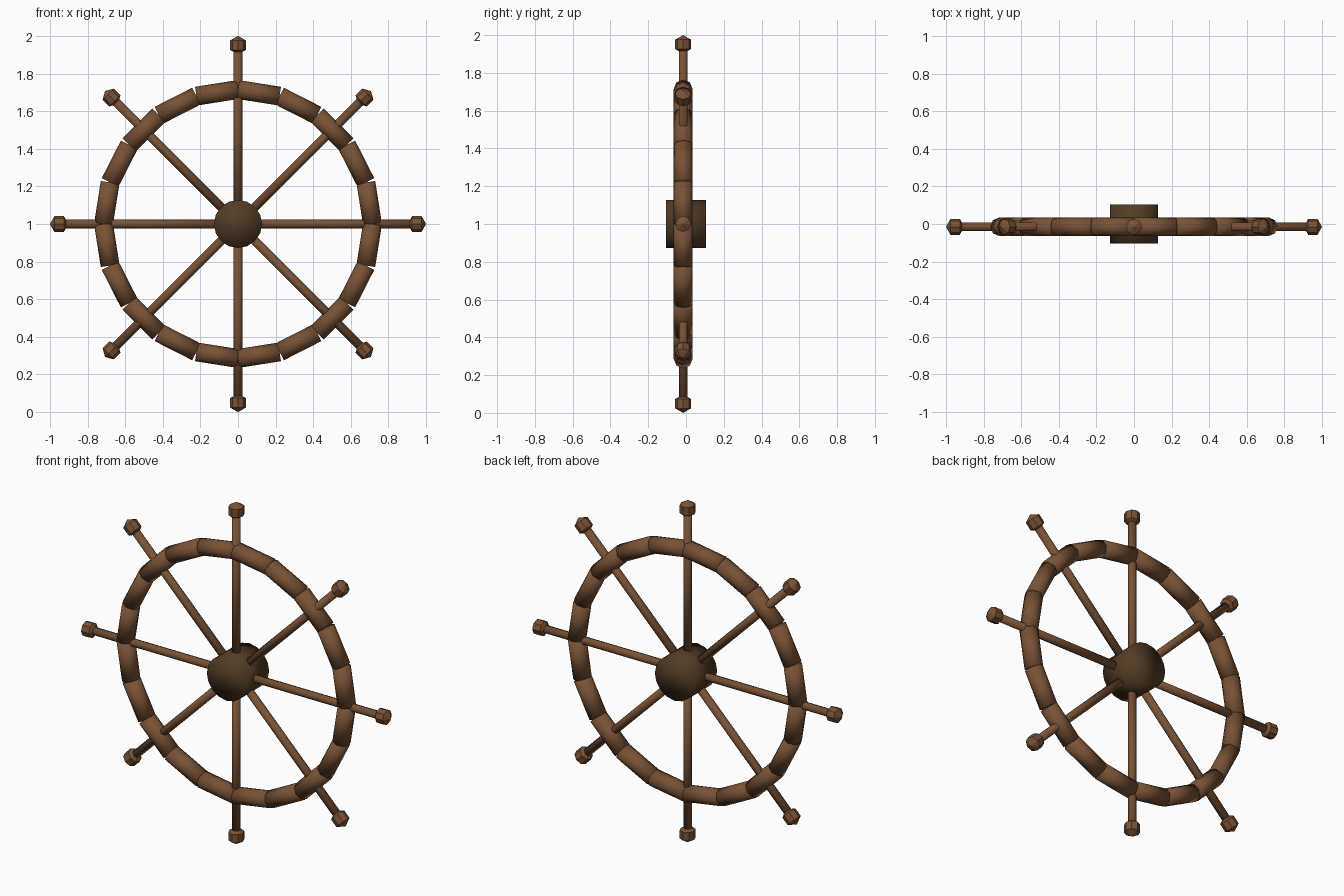
import bpy
from math import radians, sin, cos, pi
from mathutils import Vector

if "Cube" in bpy.data.objects:
    bpy.data.objects.remove(bpy.data.objects["Cube"])

CENTRE = Vector((0, -0.015, 1.0))   # middle of the wheel plane
RIM_R, RIM_PARTS, SPOKES = 0.715, 20, 8


def material(name, rgb):
    m = bpy.data.materials.new(name)
    m.diffuse_color = (*rgb, 1)
    m.use_nodes = True
    m.node_tree.nodes["Principled BSDF"].inputs["Base Color"].default_value = m.diffuse_color
    return m


wood = material("wood", (0.19, 0.085, 0.036))
dark_wood = material("dark_wood", (0.085, 0.045, 0.018))


def polar(r, a):
    """Point on the wheel plane, angle measured from the right."""
    return CENTRE + Vector((r * cos(a), 0, r * sin(a)))


def finish(name, mat):
    ob = bpy.context.object
    ob.name = name
    ob.data.materials.append(mat)
    bpy.ops.object.shade_smooth()
    return ob


def rod(name, p, q, radius, sides, mat):
    d = q - p
    bpy.ops.mesh.primitive_cylinder_add(
        vertices=sides, radius=radius, depth=d.length, location=(p + q) / 2,
        rotation=d.to_track_quat('Z', 'Y').to_euler())
    return finish(name, mat)


# Hub
rod("hub", Vector((0, -0.105, 1)), Vector((0, 0.105, 1)), 0.128, 16, dark_wood)

# Rim of straight segments, touching along their centre line
for i in range(RIM_PARTS):
    a, b = (2 * pi * k / RIM_PARTS for k in (i, i + 1))
    rod("rim_segment", polar(RIM_R, a), polar(RIM_R, b), 0.05, 8, wood)

# Spokes that run on through the rim as handles, each with a faceted knob
for i in range(SPOKES):
    a = 2 * pi * i / SPOKES
    rod("spoke", polar(0.05, a), polar(0.94, a), 0.023, 8, wood)
    bpy.ops.mesh.primitive_uv_sphere_add(
        segments=8, ring_count=3, radius=0.049, location=polar(0.951, a),
        rotation=(0, radians(90) - a, 0))
    finish("handle_knob", wood)
    bpy.ops.object.shade_flat()
